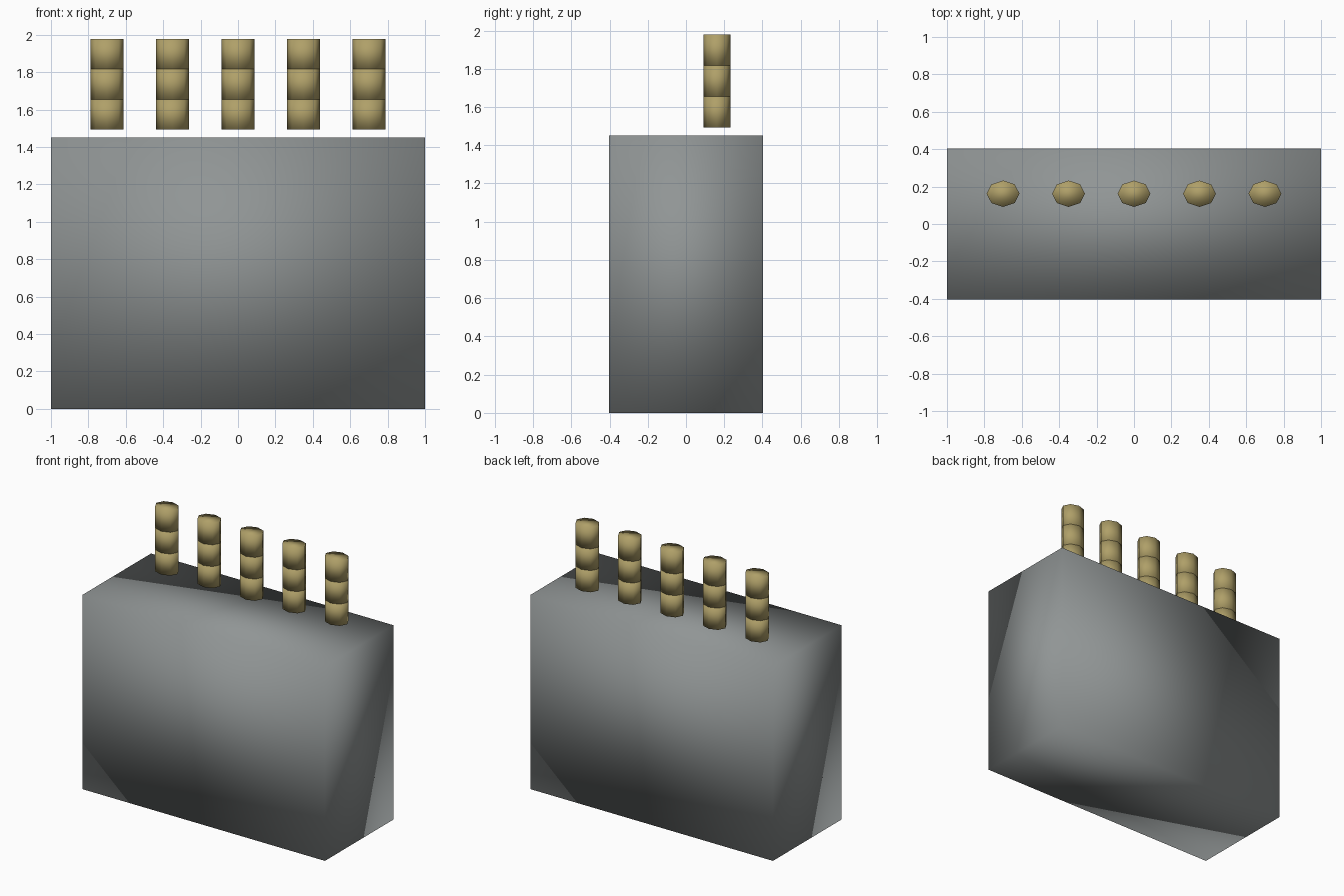
import bpy

if "Cube" in bpy.data.objects:
    bpy.data.objects.remove(bpy.data.objects["Cube"])


def material(name, color):
    mat = bpy.data.materials.new(name)
    mat.diffuse_color = (*color, 1)
    mat.use_nodes = True
    mat.node_tree.nodes["Principled BSDF"].inputs["Base Color"].default_value = mat.diffuse_color
    return mat


tan = material("tan", (0.43, 0.35, 0.14))
slate = material("slate", (0.28, 0.30, 0.30))


def finish(obj, name, size, mat):
    obj.name = name
    obj.scale = size
    bpy.ops.object.transform_apply(location=False, rotation=False, scale=True)
    obj.data.materials.append(mat)
    for p in obj.data.polygons:
        p.use_smooth = True


# main block
bpy.ops.mesh.primitive_cube_add(size=1, location=(0, 0, 0.7255))
finish(bpy.context.object, "block", (2, 0.806, 1.451), slate)

# five floating posts, each a stack of three eight-sided drums
base, height = 1.493, 0.1617
for i in range(5):
    for j in range(3):
        bpy.ops.mesh.primitive_cylinder_add(
            vertices=8, radius=1, depth=height,
            location=((i - 2) * 0.35, 0.162, base + (j + 0.5) * height))
        finish(bpy.context.object, f"post_{i + 1}_drum_{j + 1}",
               (0.088, 0.0705, 1), tan)
